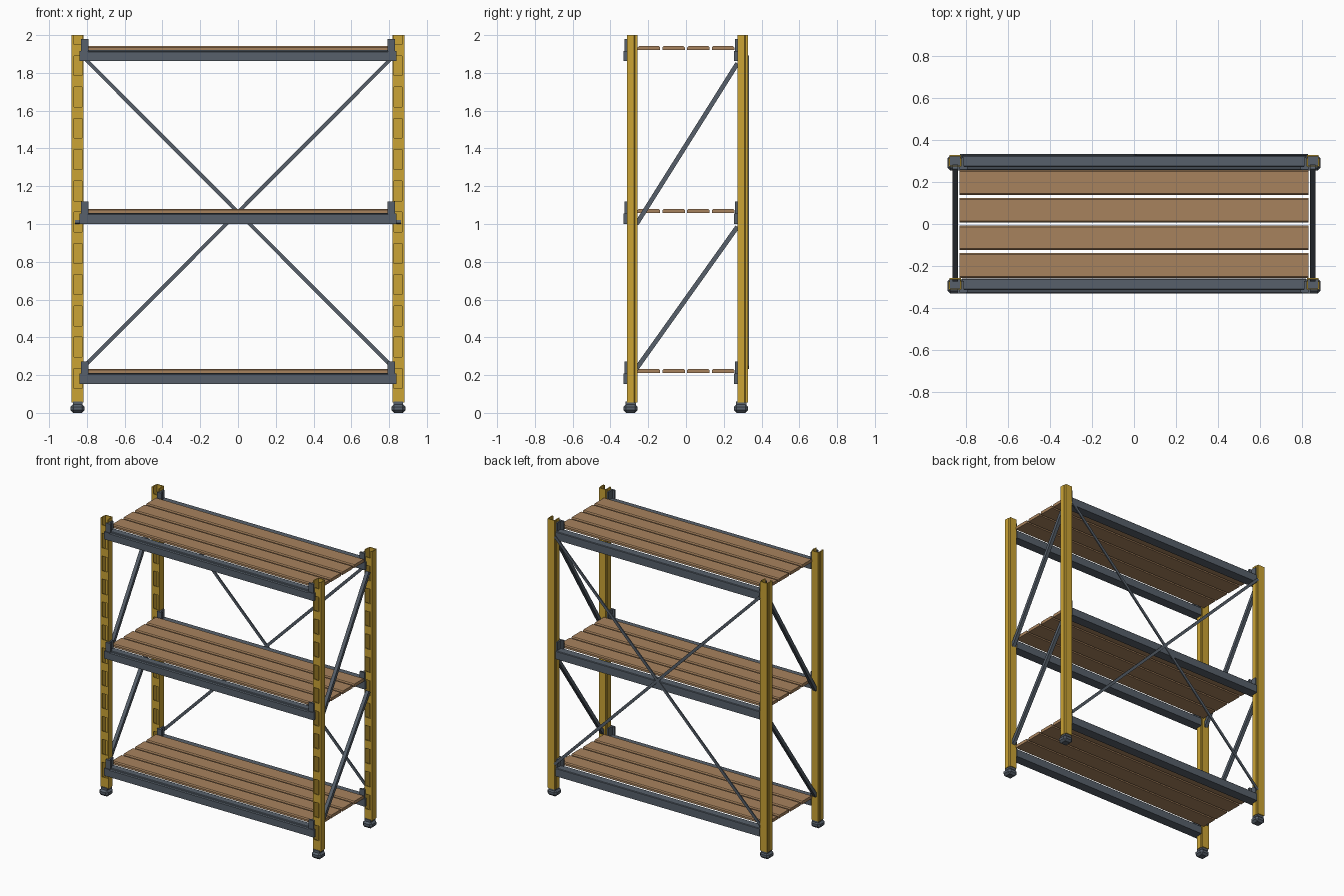
import bpy, bmesh, math
from mathutils import Vector, Matrix

if "Cube" in bpy.data.objects:
    bpy.data.objects.remove(bpy.data.objects["Cube"])


def material(name, rgb):
    m = bpy.data.materials.new(name)
    m.diffuse_color = (*rgb, 1)
    m.use_nodes = True
    m.node_tree.nodes["Principled BSDF"].inputs["Base Color"].default_value = m.diffuse_color
    return m


YELLOW = material("yellow paint", (0.60, 0.37, 0.035))
STEEL = material("grey steel", (0.095, 0.117, 0.145))
WOOD = material("wood", (0.39, 0.225, 0.11))


def finish(bm, name, mat):
    bmesh.ops.recalc_face_normals(bm, faces=bm.faces[:])
    me = bpy.data.meshes.new(name)
    bm.to_mesh(me)
    bm.free()
    me.materials.append(mat)
    ob = bpy.data.objects.new(name, me)
    bpy.context.collection.objects.link(ob)
    return ob


def add_box(bm, x, y, z):
    """Box from three (min, max) ranges, in any order."""
    c = [(a + b) / 2 for a, b in (x, y, z)]
    s = [abs(b - a) for a, b in (x, y, z)]
    m = Matrix.Translation(c) @ Matrix.Diagonal((*s, 1))
    return bmesh.ops.create_cube(bm, size=1, matrix=m)


def add_prism(bm, start, end):
    """Join two matching outlines into a closed prism."""
    a = [bm.verts.new(p) for p in start]
    b = [bm.verts.new(p) for p in end]
    bm.faces.new(a)
    bm.faces.new(b[::-1])
    for i in range(len(a)):
        j = (i + 1) % len(a)
        bm.faces.new((a[i], b[i], b[j], a[j]))


def bar(name, p, q, side, width, depth):
    """Flat diagonal bar from p to q, depth measured along side."""
    p, q, side = Vector(p), Vector(q), Vector(side)
    w = (q - p).normalized().cross(side) * width / 2
    d = side * depth / 2
    corners = (w + d, w - d, -w - d, -w + d)
    bm = bmesh.new()
    add_prism(bm, [p + c for c in corners], [q + c for c in corners])
    return finish(bm, name, STEEL)


ROWS = (("front", -0.33), ("back", 0.255))
SIDES = (("left", -1), ("right", 1))
SHELVES = (("lower", 0.233), ("middle", 1.08), ("upper", 1.942))

# Slotted channel profile, open towards the front
CHANNEL = [(-.024, 0), (-.031, 0), (-.031, .037), (-.027, .041), (-.027, .055),
           (.027, .055), (.027, .041), (.031, .037), (.031, 0), (.018, 0),
           (.018, .006), (.025, .006), (.025, .049), (-.024, .049)]

for row, y0 in ROWS:
    for side, s in SIDES:
        # Post with cross strips that leave slots between them
        bm = bmesh.new()
        py = y0 + 0.018
        outline = [(s * (0.85 + u), py + v) for u, v in CHANNEL]
        add_prism(bm, [(x, y, 0.055) for x, y in outline],
                  [(x, y, 2.0) for x, y in outline])
        for k in range(12):
            z = 0.1 + 0.1655 * k
            add_box(bm, (s * 0.826, s * 0.868), (py, py + 0.006),
                    (0.055 if k == 0 else z - 0.03, z + 0.03))
        finish(bm, f"{row}_{side}_post", YELLOW)

        # Chamfered foot with a short neck
        fx, fy = s * 0.849, y0 + 0.036
        bm = bmesh.new()
        add_box(bm, (fx - .037, fx + .037), (fy - .037, fy + .037), (0, 0.046))
        bmesh.ops.bevel(bm, geom=bm.edges[:], offset=0.014, segments=1,
                        affect='EDGES')
        add_box(bm, (fx - .025, fx + .025), (fy - .025, fy + .03), (0.04, 0.06))
        finish(bm, f"{row}_{side}_foot", STEEL)

# Beams, end brackets and boards for every shelf
for level, top in SHELVES:
    for row, y0 in ROWS:
        profile = [(0, -.08), (0, -.031), (.006, -.025), (.016, -.025),
                   (.02, -.021), (.066, -.021), (.07, -.025), (.07, -.08)]
        bm = bmesh.new()
        add_prism(bm, [(-0.817, y0 + u, top + v) for u, v in profile],
                  [(0.817, y0 + u, top + v) for u, v in profile])
        finish(bm, f"{level}_{row}_beam", STEEL)
        for side, s in SIDES:
            bm = bmesh.new()
            # front plate, upper tab, and return plate along the post
            add_box(bm, (s * .795, s * .838), (y0 - .001, y0 + .018),
                    (top - .08, top - .025))
            add_box(bm, (s * .792, s * .83), (y0 + .004, y0 + .018),
                    (top - .05, top + .038))
            add_box(bm, (s * .808, s * .819), (y0 + .004, y0 + .06),
                    (top - .05, top + .038))
            finish(bm, f"{level}_{row}_{side}_bracket", STEEL)

    for i in range(4):
        y = -0.1965 + 0.131 * i
        h, c = 0.059, 0.007
        profile = [(-h, -.022), (h, -.022), (h, -c), (h - c, 0),
                   (c - h, 0), (-h, -c)]
        bm = bmesh.new()
        add_prism(bm, [(-0.83, y + u, top + v) for u, v in profile],
                  [(0.83, y + u, top + v) for u, v in profile])
        finish(bm, f"{level}_board_{i + 1}", WOOD)

# Crossed braces on the back
for side, s in SIDES:
    y = 0.327 + 0.002 * s
    bar(f"back_brace_{side}", (s * 0.82, y, 0.24), (-s * 0.82, y, 1.885),
        (0, 1, 0), 0.02, 0.008)

# Diagonal braces at both ends
for side, s in SIDES:
    for level, z0, z1 in (("lower", 0.235, 0.985), ("upper", 1.0, 1.85)):
        bar(f"{level}_{side}_brace", (s * .85, -0.262, z0),
            (s * .85, 0.272, z1), (1, 0, 0), 0.024, 0.025)
